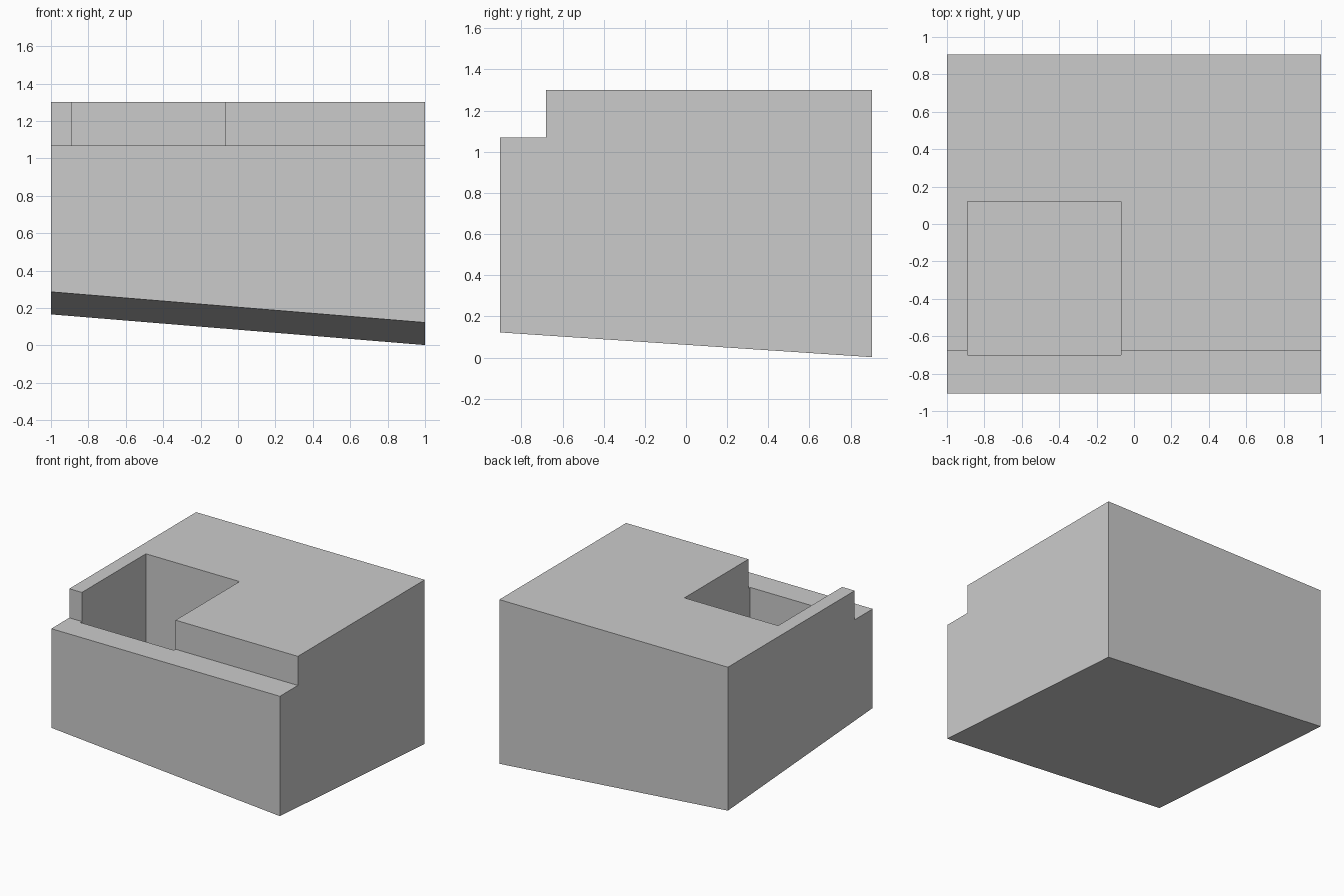
import bpy
import bmesh

HALF_X, HALF_Y = 1.0, 0.905
TOP, LEDGE_Z, LEDGE_Y = 1.30, 1.07, -0.68

cube = bpy.data.objects.get("Cube")
if cube:
    bpy.data.objects.remove(cube, do_unlink=True)

grey = bpy.data.materials.new("light_grey")
grey.use_nodes = True
colour = (0.6, 0.6, 0.6, 1.0)
grey.diffuse_color = colour
grey.node_tree.nodes["Principled BSDF"].inputs["Base Color"].default_value = colour


def underside(x, y):
    """Height of the sloping base."""
    return 0.144 - 0.082 * x - 0.0665 * y


def extrude_profile(name, profile, x0, x1):
    """Sweep a (y, z) outline from x0 to x1; z of None follows the sloping base."""
    bm = bmesh.new()
    ends = []
    for x in (x0, x1):
        ends.append([bm.verts.new((x, y, underside(x, y) if z is None else z))
                     for y, z in profile])
    bm.faces.new(ends[0])
    bm.faces.new(ends[1])
    count = len(profile)
    for i in range(count):
        j = (i + 1) % count
        bm.faces.new((ends[0][i], ends[0][j], ends[1][j], ends[1][i]))
    bmesh.ops.recalc_face_normals(bm, faces=bm.faces)
    mesh = bpy.data.meshes.new(name)
    bm.to_mesh(mesh)
    bm.free()
    mesh.materials.append(grey)
    obj = bpy.data.objects.new(name, mesh)
    bpy.context.collection.objects.link(obj)
    return obj


# Stepped block with a sloping underside
block = extrude_profile("stepped_block", [
    (-HALF_Y, None), (HALF_Y, None), (HALF_Y, TOP),
    (LEDGE_Y, TOP), (LEDGE_Y, LEDGE_Z), (-HALF_Y, LEDGE_Z)], -HALF_X, HALF_X)

# Square pit that bites slightly into the front ledge
pit = extrude_profile("pit_cutter", [
    (-0.70, 0.48), (0.12, 0.48), (0.12, 1.5), (-0.70, 1.5)], -0.89, -0.07)
pit.hide_render = True
pit.display_type = 'WIRE'

cut = block.modifiers.new("pit", 'BOOLEAN')
cut.operation = 'DIFFERENCE'
cut.solver = 'EXACT'
cut.object = pit

# Apply the cut and drop the cutter
bpy.context.view_layer.objects.active = block
block.select_set(True)
bpy.ops.object.modifier_apply(modifier=cut.name)
bpy.data.objects.remove(pit, do_unlink=True)
